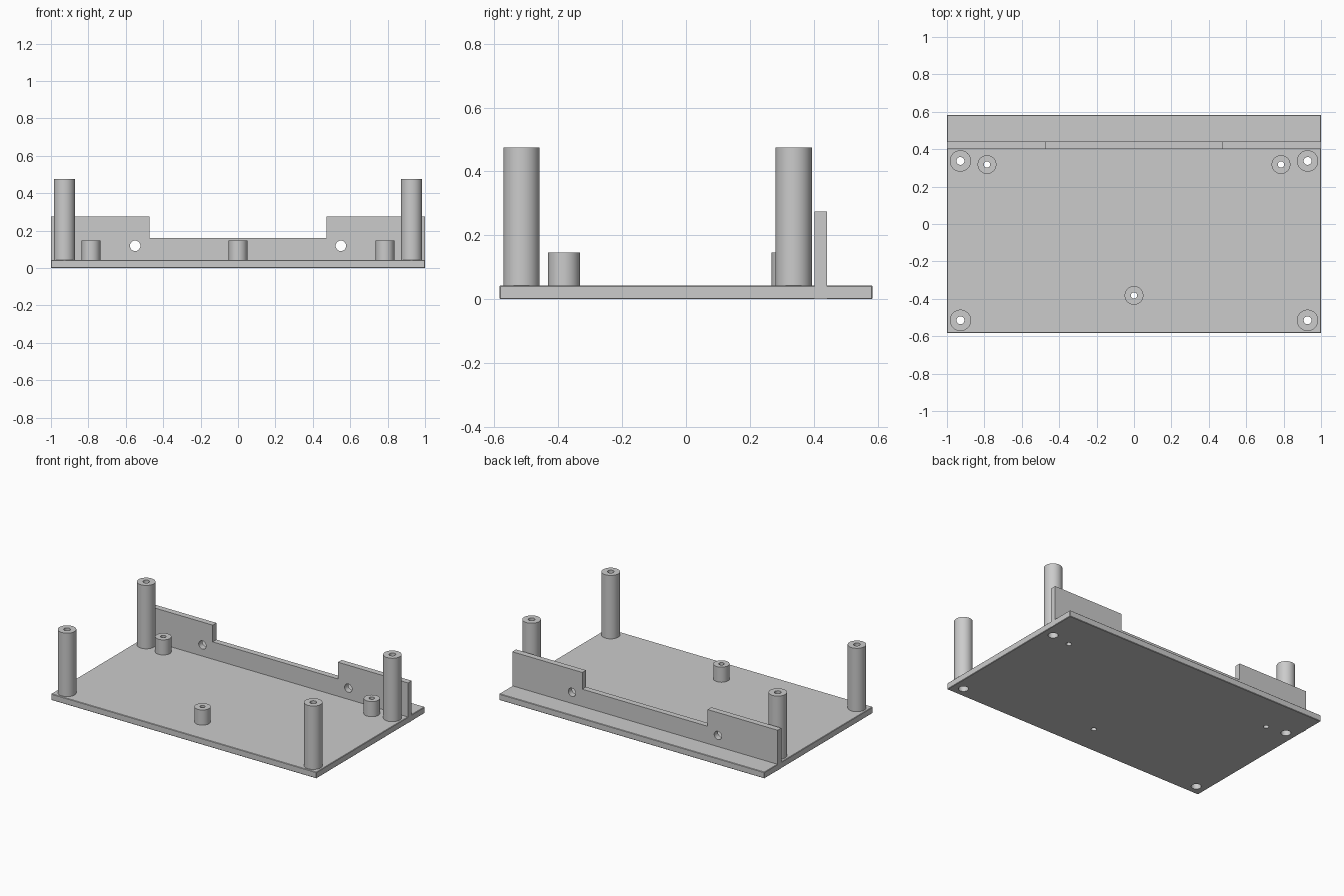
import bpy, bmesh
from math import radians, sin, cos, tau

if "Cube" in bpy.data.objects:
    bpy.data.objects.remove(bpy.data.objects["Cube"])

grey = bpy.data.materials.new("light_grey")
grey.use_nodes = True
grey.diffuse_color = (0.6, 0.6, 0.6, 1)
grey.node_tree.nodes["Principled BSDF"].inputs["Base Color"].default_value = grey.diffuse_color

PLATE_TOP = 0.043
DEPTH = 0.584          # half depth of the plate
SIDES = 48
BORE, COUNTERBORE, SCREW = 0.021, 0.031, 0.017


def add_object(name, bm):
    bmesh.ops.recalc_face_normals(bm, faces=bm.faces)
    mesh = bpy.data.meshes.new(name)
    bm.to_mesh(mesh)
    bm.free()
    mesh.materials.append(grey)
    obj = bpy.data.objects.new(name, mesh)
    bpy.context.collection.objects.link(obj)
    return obj


def activate(obj):
    bpy.ops.object.select_all(action='DESELECT')
    obj.select_set(True)
    bpy.context.view_layer.objects.active = obj


def smooth(obj):
    activate(obj)
    bpy.ops.object.shade_smooth_by_angle(angle=radians(30))


def tube(name, x, y, profile):
    """Revolve a closed (radius, z) profile into a hollow post."""
    bm = bmesh.new()
    rings = [[bm.verts.new((r * cos(tau * i / SIDES), r * sin(tau * i / SIDES), z))
              for i in range(SIDES)] for r, z in profile]
    for a, b in zip(rings, rings[1:] + rings[:1]):
        for i in range(SIDES):
            j = (i + 1) % SIDES
            bm.faces.new((a[i], a[j], b[j], b[i]))
    obj = add_object(name, bm)
    obj.location = (x, y, 0)
    smooth(obj)


def drill(target, location, radius, along_y=False):
    """Cut a round through hole, then discard the cutter."""
    bm = bmesh.new()
    bmesh.ops.create_cone(bm, cap_ends=True, segments=SIDES, radius1=radius,
                          radius2=radius, depth=0.2)
    cutter = add_object("hole_cutter", bm)
    cutter.hide_render = True
    cutter.location = location
    if along_y:
        cutter.rotation_euler.x = radians(90)
    mod = target.modifiers.new("hole", 'BOOLEAN')
    mod.operation, mod.solver, mod.object = 'DIFFERENCE', 'EXACT', cutter
    activate(target)
    bpy.ops.object.modifier_apply(modifier=mod.name)
    bpy.data.objects.remove(cutter)


# Base plate with finely broken edges
bm = bmesh.new()
bmesh.ops.create_cube(bm, size=1)
for v in bm.verts:
    v.co = (v.co.x * 2, v.co.y * 2 * DEPTH, (v.co.z + 0.5) * PLATE_TOP)
bmesh.ops.bevel(bm, geom=bm.edges[:], offset=0.003, segments=1, affect='EDGES')
plate = add_object("base_plate", bm)

# Tall corner posts, counterbored from below
for row, y in (("front", -0.515), ("back", 0.337)):
    for side, x in (("left", 0.928), ("right", -0.928)):
        tube(f"{row}_{side}_post", x, y,
             [(0.057, PLATE_TOP), (0.057, 0.475), (BORE, 0.475),
              (BORE, 0.12), (COUNTERBORE, 0.12), (COUNTERBORE, PLATE_TOP)])
        drill(plate, (x, y, 0), COUNTERBORE)

# Short standoffs
for name, x, y in (("front", 0, -0.382), ("left", 0.786, 0.318), ("right", -0.786, 0.318)):
    tube(f"{name}_standoff", x, y,
         [(0.05, PLATE_TOP), (0.05, 0.146), (SCREW, 0.146), (SCREW, PLATE_TOP)])
    drill(plate, (x, y, 0), SCREW)
smooth(plate)

# Upright wall with a lowered middle and two screw holes
outline = [(-1, 0.001), (1, 0.001), (1, 0.275), (0.472, 0.275), (0.472, 0.161),
           (-0.472, 0.161), (-0.472, 0.275), (-1, 0.275)]
bm = bmesh.new()
face = bm.faces.new([bm.verts.new((x, 0.402, z)) for x, z in outline])
extruded = bmesh.ops.extrude_face_region(bm, geom=[face])["geom"]
bmesh.ops.translate(bm, vec=(0, 0.04, 0),
                    verts=[g for g in extruded if isinstance(g, bmesh.types.BMVert)])
wall = add_object("back_wall", bm)
for x in (-0.55, 0.55):
    drill(wall, (x, 0.42, 0.119), 0.028, along_y=True)
smooth(wall)
